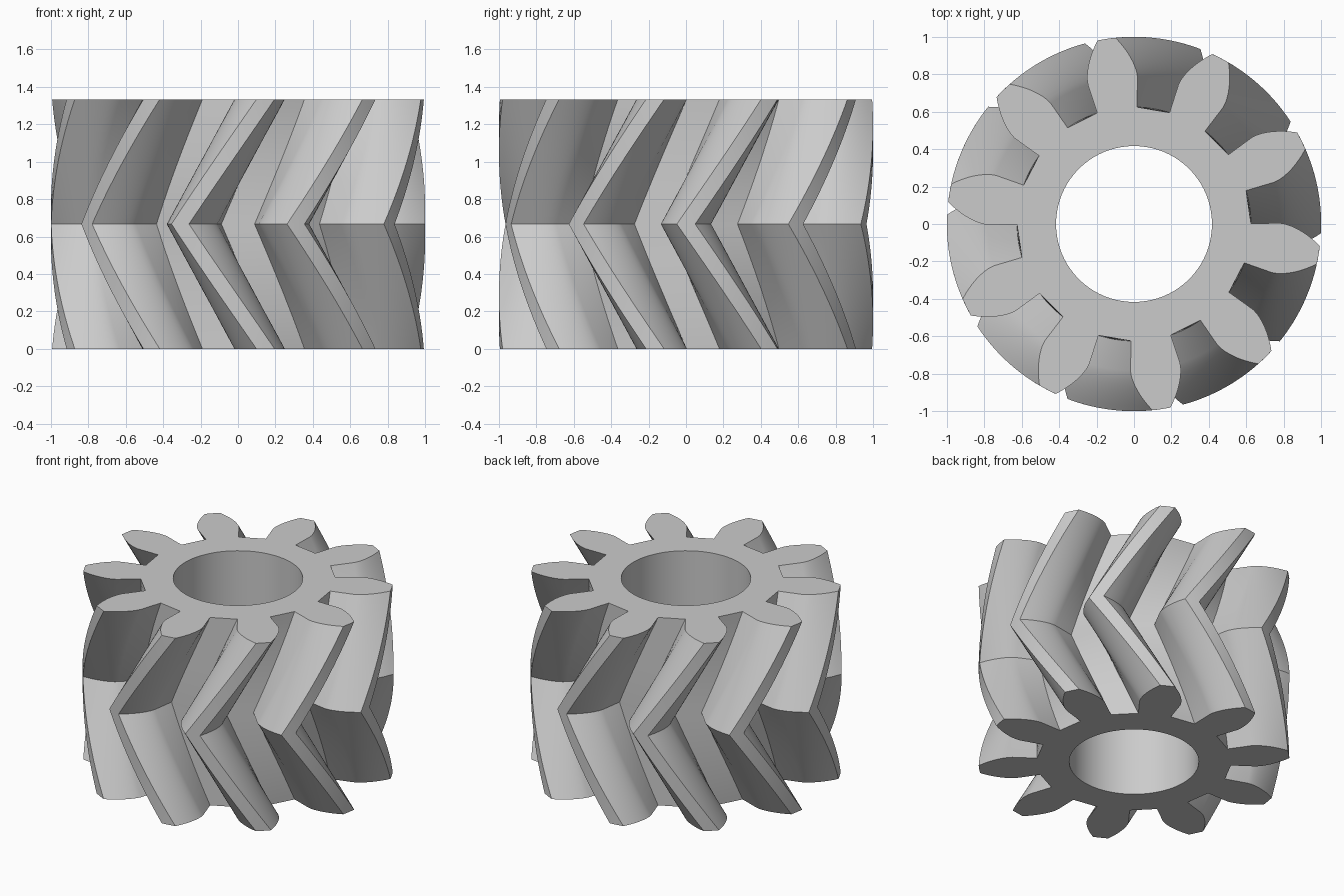
import bpy, bmesh
from math import sin, cos, tan, acos, pi, radians

cube = bpy.data.objects.get("Cube")
if cube:
    bpy.data.objects.remove(cube, do_unlink=True)

# Gear proportions
TEETH = 10
TIP_R = 1.0
PITCH_R = TIP_R * TEETH / (TEETH + 2)
MODULE = 2 * PITCH_R / TEETH
ROOT_R = PITCH_R - 1.25 * MODULE
PRESSURE = radians(20)
BASE_R = PITCH_R * cos(PRESSURE)
BORE_R = PITCH_R / 2
HEIGHT = 1.6 * PITCH_R
TWIST = HEIGHT / 2 * tan(radians(30)) / PITCH_R
SLICES = 16        # per half
FLANK_STEPS = 8
BORE_SIDES = 80


def involute(r):
    a = acos(min(1, BASE_R / r))
    return tan(a) - a


def half_angle(r):
    """Half the tooth's angular width at radius r."""
    at_base = pi / (2 * TEETH) + involute(PITCH_R)
    return at_base - involute(max(r, BASE_R))


def tooth_profile():
    """(radius, angle) points round one tooth: radial foot, then involute flank."""
    radii = [ROOT_R] + [BASE_R + (TIP_R - BASE_R) * i / FLANK_STEPS
                        for i in range(FLANK_STEPS + 1)]
    rising = [(r, -half_angle(r)) for r in radii]
    falling = [(r, half_angle(r)) for r in reversed(radii)]
    return rising + [(TIP_R, 0)] + falling


def ring(bm, polar, z):
    return [bm.verts.new((r * cos(a), r * sin(a), z)) for r, a in polar]


def bridge(bm, low, high):
    n = len(low)
    for i in range(n):
        j = (i + 1) % n
        bm.faces.new((low[i], low[j], high[j], high[i]))


def cap(bm, *loops):
    edges = []
    for loop in loops:
        for i, v in enumerate(loop):
            edges.append(bm.edges.get((v, loop[(i + 1) % len(loop)])))
    bmesh.ops.triangle_fill(bm, use_beauty=True, edges=edges)


bm = bmesh.new()
outline = [(r, a + 2 * pi * k / TEETH) for k in range(TEETH) for r, a in tooth_profile()]
bore = [(BORE_R, 2 * pi * i / BORE_SIDES) for i in range(BORE_SIDES)]

# Herringbone teeth: twist falls to zero at mid height, then returns
layers = []
for s in range(2 * SLICES + 1):
    t = s / SLICES - 1
    layers.append(ring(bm, [(r, a + TWIST * abs(t)) for r, a in outline],
                       HEIGHT / 2 * (1 + t)))
for low, high in zip(layers, layers[1:]):
    bridge(bm, low, high)

# Bore and end faces
bore_low, bore_high = ring(bm, bore, 0), ring(bm, bore, HEIGHT)
bridge(bm, bore_low, bore_high)
cap(bm, layers[0], bore_low)
cap(bm, layers[-1], bore_high)
bmesh.ops.recalc_face_normals(bm, faces=bm.faces[:])

mesh = bpy.data.meshes.new("herringbone_gear")
bm.to_mesh(mesh)
bm.free()
gear = bpy.data.objects.new("herringbone_gear", mesh)
bpy.context.collection.objects.link(gear)

# Plain grey
grey = bpy.data.materials.new("light_grey")
grey.use_nodes = True
colour = (0.6, 0.6, 0.6, 1)
grey.diffuse_color = colour
grey.node_tree.nodes["Principled BSDF"].inputs["Base Color"].default_value = colour
mesh.materials.append(grey)

bpy.ops.object.select_all(action="DESELECT")
gear.select_set(True)
bpy.context.view_layer.objects.active = gear
bpy.ops.object.shade_smooth_by_angle(angle=radians(25))
